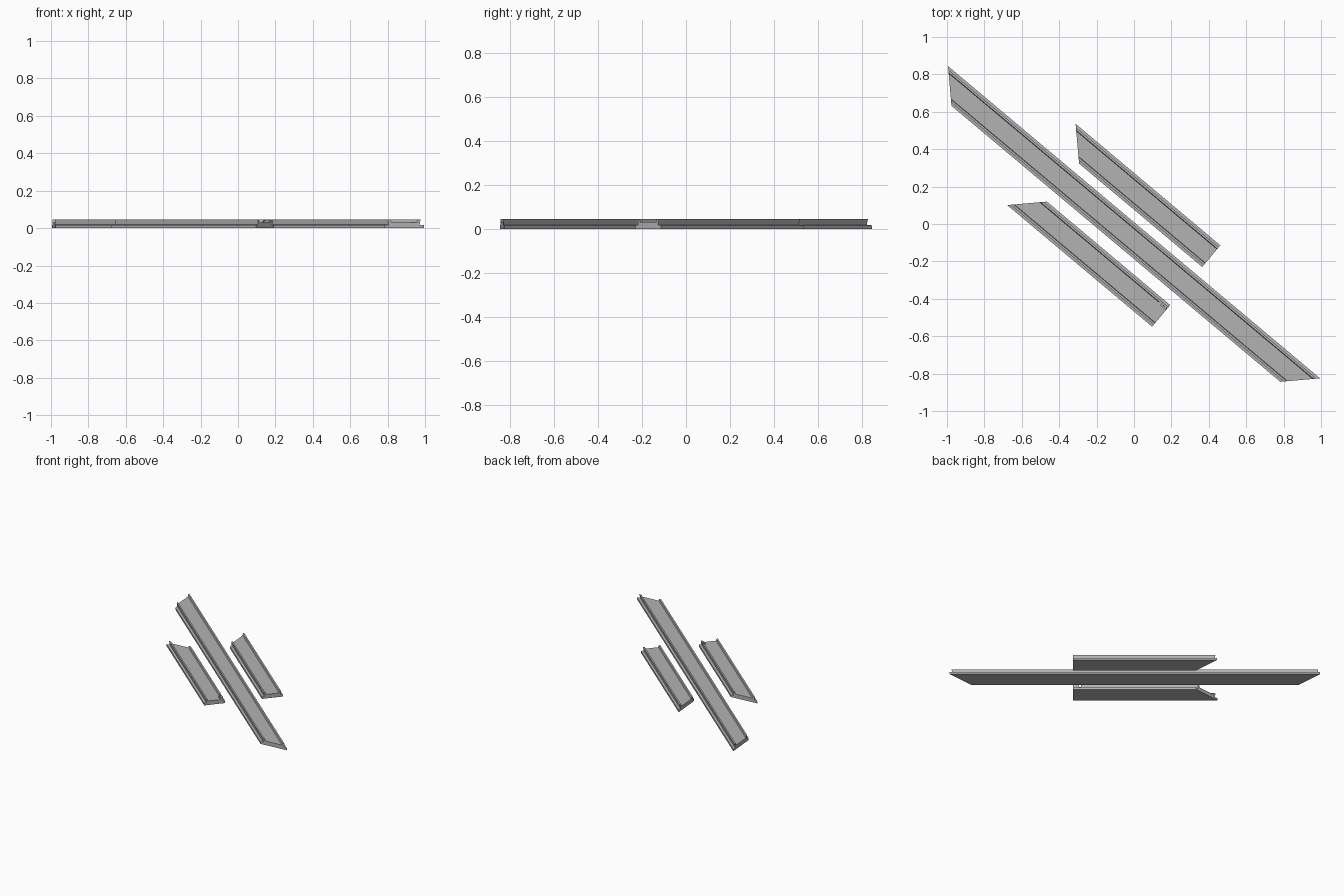
import bpy, bmesh, math

if "Cube" in bpy.data.objects:
    bpy.data.objects.remove(bpy.data.objects["Cube"])

ANGLE = math.radians(-40)          # heading of all strips
HALF = 0.0755                      # half width of a strip

# flange, leaning side wall and rail lip; mirrored for the other side
SIDE = [(HALF, 0), (HALF, 0.016), (0.0585, 0.018), (0.062, 0.045), (0.051, 0.045), (0.048, 0.031)]
PROFILE = SIDE + [(-v, z) for v, z in reversed(SIDE)]

grey = bpy.data.materials.new("light_grey")
grey.diffuse_color = (0.45, 0.45, 0.45, 1)
grey.use_nodes = True
grey.node_tree.nodes["Principled BSDF"].inputs["Base Color"].default_value = grey.diffuse_color


def finish(name, bm):
    bmesh.ops.recalc_face_normals(bm, faces=bm.faces)
    mesh = bpy.data.meshes.new(name)
    bm.to_mesh(mesh)
    bm.free()
    mesh.materials.append(grey)
    obj = bpy.data.objects.new(name, mesh)
    obj.rotation_euler.z = ANGLE
    bpy.context.collection.objects.link(obj)
    return obj


def strip(name, centre, start, end):
    """Sweep the channel profile between two end cuts; each cut is (middle, slope)."""
    bm = bmesh.new()
    rings = [[bm.verts.new((u + slope * v, v + centre, z)) for v, z in PROFILE]
             for u, slope in (start, end)]
    n = len(PROFILE)
    for i in range(n):
        j = (i + 1) % n
        bm.faces.new((rings[0][i], rings[0][j], rings[1][j], rings[1][i]))
    for ring in rings:
        bm.faces.new(ring)
    return finish(name, bm)


def block(name, u0, u1, v0, v1, z0, z1):
    bm = bmesh.new()
    bmesh.ops.create_cube(bm, size=1)
    for p in bm.verts:
        p.co.x = u1 if p.co.x > 0 else u0
        p.co.y = v1 if p.co.y > 0 else v0
        p.co.z = z1 if p.co.z > 0 else z0
    return finish(name, bm)


# long strip mitred at both ends, short strips mitred at one end
strip("long_strip", -0.068, (-1.229, -1), (1.217, 1))
strip("short_strip_back", 0.134, (-0.508, -1), (0.427, 0))
front = strip("short_strip_front", -0.283, (-0.509, 1), (0.427, 0))

# notch through the rail at the square end of the front strip, with a small stop
cutter = block("notch_cutter", 0.372, 0.386, -0.245, -0.215, 0.031, 0.06)
cutter.hide_render = True
cutter.hide_viewport = True
cut = front.modifiers.new("notch", 'BOOLEAN')
cut.object = cutter
cut.solver = 'EXACT'
block("end_stop", 0.386, 0.425, -0.243, -0.23, 0.030, 0.040)
